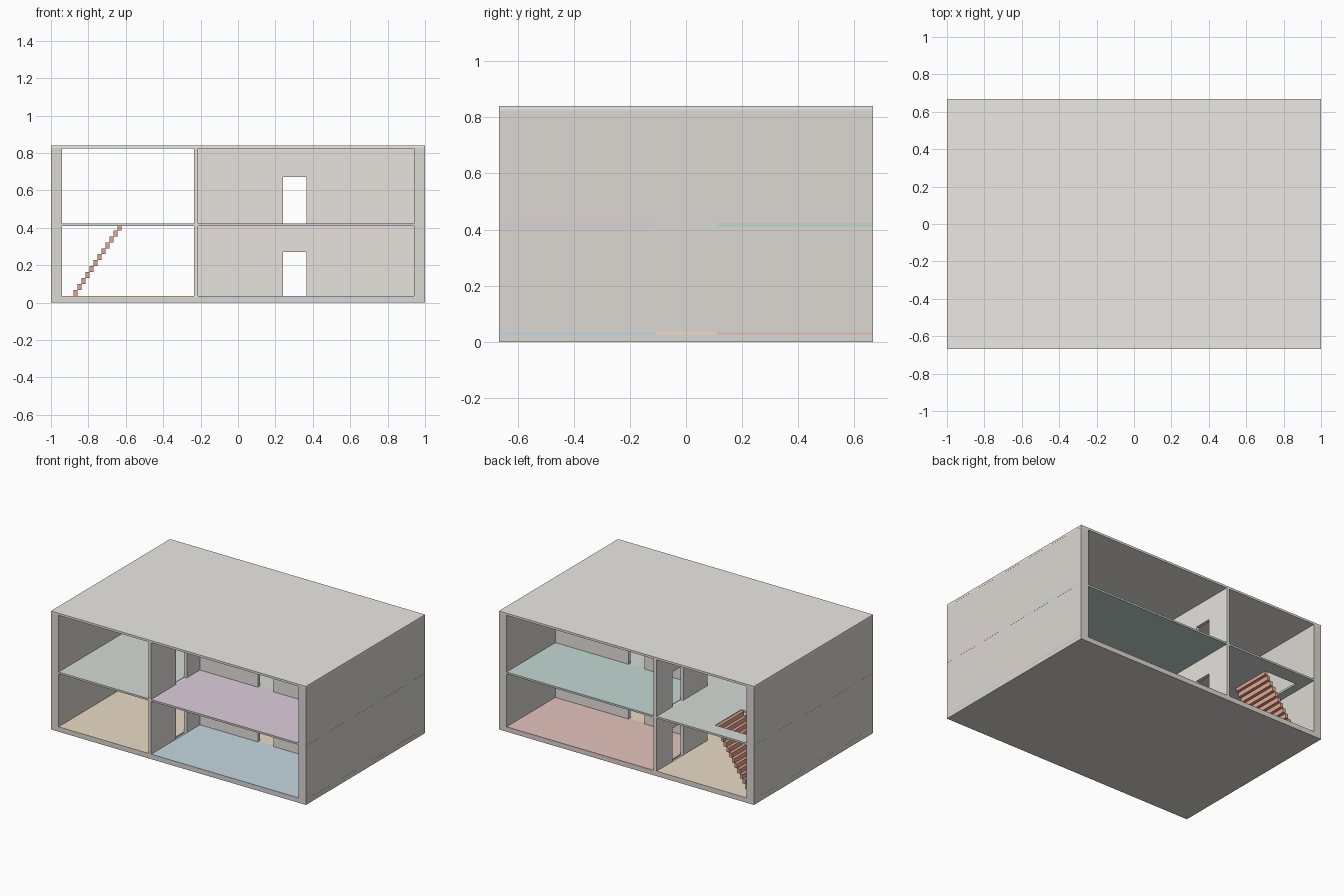
import bpy, bmesh
from mathutils import Vector

if "Cube" in bpy.data.objects:
    bpy.data.objects.remove(bpy.data.objects["Cube"])

D = 0.667            # half depth
HALL = 0.11          # half width of the hall
PX0, PX1 = -0.236, -0.214   # partition faces


def material(name, rgb):
    m = bpy.data.materials.new(name)
    m.diffuse_color = (*rgb, 1)
    m.use_nodes = True
    m.node_tree.nodes["Principled BSDF"].inputs["Base Color"].default_value = m.diffuse_color
    return m


def prism(name, outline, direction, mat=None):
    """Extrude a planar outline of 3D points along a vector."""
    bm = bmesh.new()
    face = bm.faces.new([bm.verts.new(p) for p in outline])
    ext = bmesh.ops.extrude_face_region(bm, geom=[face])
    top = [g for g in ext["geom"] if isinstance(g, bmesh.types.BMVert)]
    bmesh.ops.translate(bm, verts=top, vec=Vector(direction))
    bmesh.ops.recalc_face_normals(bm, faces=bm.faces[:])
    me = bpy.data.meshes.new(name)
    bm.to_mesh(me)
    bm.free()
    ob = bpy.data.objects.new(name, me)
    bpy.context.collection.objects.link(ob)
    if mat:
        me.materials.append(mat)
    return ob


def box(name, x, y, z, mat=None):
    pts = [(x[0], y[0], z[0]), (x[1], y[0], z[0]), (x[1], y[1], z[0]), (x[0], y[1], z[0])]
    return prism(name, pts, (0, 0, z[1] - z[0]), mat)


def door_wall(name, axis, span, at, z, door, door_z, mat):
    """Wall along x or y with one floor-level doorway notch."""
    prof = [(span[0], z[0]), (door[0], z[0]), (door[0], door_z), (door[1], door_z),
            (door[1], z[0]), (span[1], z[0]), (span[1], z[1]), (span[0], z[1])]
    if axis == "x":
        return prism(name, [(u, at[0], v) for u, v in prof], (0, at[1] - at[0], 0), mat)
    return prism(name, [(at[0], u, v) for u, v in prof], (at[1] - at[0], 0, 0), mat)


shell = material("shell", (0.72, 0.69, 0.65))
plaster = material("plaster", (0.80, 0.77, 0.73))
roof_mat = material("roof", (0.83, 0.82, 0.78))
wood = material("stair", (0.78, 0.38, 0.28))
tan = material("tan_floor", (0.83, 0.72, 0.58))
blue = material("blue_floor", (0.56, 0.68, 0.76))
red = material("red_floor", (0.78, 0.55, 0.51))
sage = material("sage_floor", (0.66, 0.71, 0.67))
mauve = material("mauve_floor", (0.73, 0.62, 0.72))
teal = material("teal_floor", (0.55, 0.69, 0.65))

# Outer shell
box("base_slab", (-1, 1), (-D, D), (0, 0.025), shell)
box("left_wall", (-0.9995, -0.94), (-D, D), (0.025, 0.825), shell)
box("right_wall", (0.94, 0.9995), (-D, D), (0.025, 0.825), shell)
box("roof", (-1, 1), (-D, D), (0.825, 0.84), roof_mat)

# Floors, partitions and hall walls for each storey
storeys = [("lower", 0.025, 0.035, 0.42, 0.27, tan, blue, red),
           ("upper", 0.41, 0.423, 0.825, 0.67, sage, mauve, teal)]
for level, f0, f1, top, door_z, hall_m, front_m, back_m in storeys:
    tee = [(-1, -D), (PX0, -D), (PX0, -HALL), (1, -HALL),
           (1, HALL), (PX0, HALL), (PX0, D), (-1, D)]
    floor = prism(level + "_hall_floor", [(x, y, f0) for x, y in tee], (0, 0, f1 - f0), hall_m)
    box(level + "_front_room_floor", (PX1, 1), (-D, -HALL), (f0, f1), front_m)
    box(level + "_back_room_floor", (PX1, 1), (HALL, D), (f0, f1), back_m)
    wz = (0.025 if level == "lower" else 0.42, top)
    door_wall(level + "_front_partition", "y", (-D, -HALL), (PX0, PX1), wz,
              (-0.39, -0.265), door_z, plaster)
    door_wall(level + "_back_partition", "y", (HALL, D), (PX0, PX1), wz,
              (0.365, 0.49), door_z, plaster)
    for side, y in (("front", -HALL), ("back", HALL)):
        door_wall(f"{level}_hall_{side}_wall", "x", (PX0, 0.96), (y - 0.011, y + 0.011), wz,
                  (0.24, 0.365), door_z, plaster)

# Stairwell opening in the upper hall floor
SX, SY = (-0.88, -0.622), (0.27, 0.56)
cutter = box("stairwell_cutter", SX, SY, (0.38, 0.46))
cutter.hide_render = True
cut = floor.modifiers.new("stairwell", "BOOLEAN")
cut.operation, cut.solver, cut.object = "DIFFERENCE", "EXACT", cutter
bpy.context.view_layer.objects.active = floor
bpy.ops.object.modifier_apply(modifier=cut.name)
bpy.data.objects.remove(cutter)

# Stairs
N = 12
run, rise = (SX[1] - SX[0]) / N, (0.418 - 0.035) / N
for i in range(N):
    x, z = SX[0] + i * run, 0.035 + i * rise
    box(f"stair_step_{i + 1}", (x, x + run), SY, (z, z + rise), wood)
